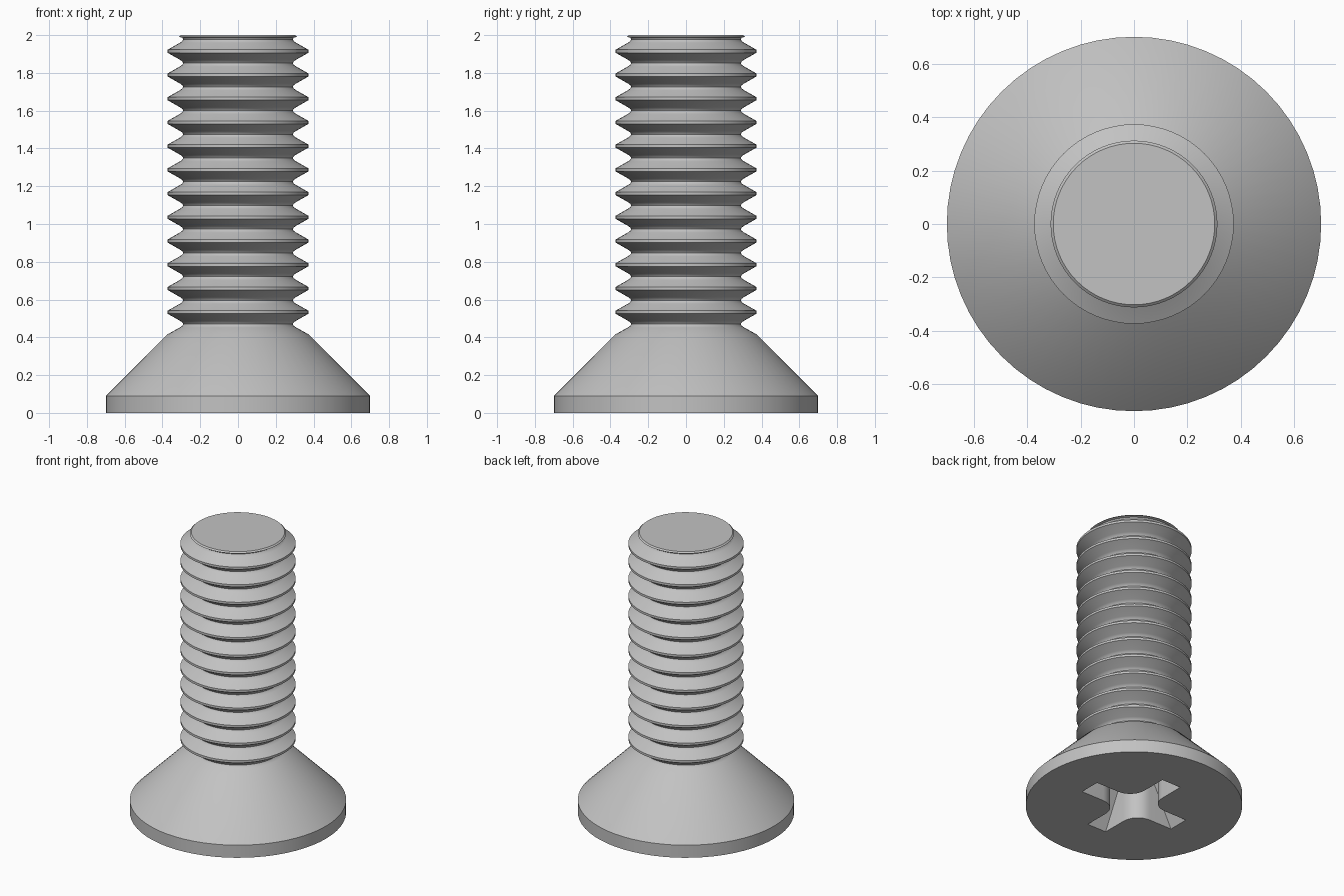
import bpy
import bmesh
from math import cos, sin, pi, radians

SEGMENTS = 64
PITCH = 0.1256
FIRST_CREST = 0.533
THREADS = 12

cube = bpy.data.objects.get("Cube")
if cube:
    bpy.data.objects.remove(cube, do_unlink=True)

steel = bpy.data.materials.new("grey steel")
steel.use_nodes = True
color = (0.54, 0.54, 0.54, 1)
steel.diffuse_color = color
steel.node_tree.nodes["Principled BSDF"].inputs["Base Color"].default_value = color


def loft(name, loops):
    """Skin a stack of closed loops and cap both ends."""
    bm = bmesh.new()
    rings = [[bm.verts.new(p) for p in loop] for loop in loops]
    for low, high in zip(rings, rings[1:]):
        n = len(low)
        for i in range(n):
            j = (i + 1) % n
            bm.faces.new((low[i], low[j], high[j], high[i]))
    bm.faces.new(rings[0][::-1])
    bm.faces.new(rings[-1])
    bmesh.ops.recalc_face_normals(bm, faces=bm.faces)
    mesh = bpy.data.meshes.new(name)
    bm.to_mesh(mesh)
    bm.free()
    mesh.materials.append(steel)
    obj = bpy.data.objects.new(name, mesh)
    bpy.context.collection.objects.link(obj)
    return obj


def circle(r, z):
    return [(r * cos(2 * pi * i / SEGMENTS), r * sin(2 * pi * i / SEGMENTS), z)
            for i in range(SEGMENTS)]


def cross(length, z, half=0.075, fillet=0.12, steps=8):
    """Four-armed outline with rounded inner corners."""
    c = half + fillet
    arc = [radians(-90 - 90 * i / steps) for i in range(steps + 1)]
    quarter = [(length, half)]
    quarter += [(c + fillet * cos(a), c + fillet * sin(a)) for a in arc]
    quarter.append((half, length))
    points = []
    for k in range(4):
        ca, sa = cos(k * pi / 2), sin(k * pi / 2)
        points += [(x * ca - y * sa, x * sa + y * ca, z) for x, y in quarter]
    return points


# Countersunk head, running into the first thread root
profile = [(0.70, 0), (0.70, 0.09), (0.375, 0.415)]

# Ring threads: rounded root, then a flat-topped crest
root = [(0.308, -0.018), (0.295, -0.009), (0.29, 0), (0.295, 0.009), (0.308, 0.018)]
for i in range(THREADS):
    crest = FIRST_CREST + i * PITCH
    profile += [(r, crest - PITCH / 2 + dz) for r, dz in root]
    profile += [(0.373, crest - 0.008), (0.373, crest + 0.008)]

# Last root and chamfered tip
top_root = FIRST_CREST + (THREADS - 0.5) * PITCH
profile += [(r, top_root + dz) for r, dz in root[:4]]
profile += [(0.312, 1.991), (0.302, 2.0)]

screw = loft("countersunk_screw", [circle(r, z) for r, z in profile])

# Tapered cross recess in the head
cutter = loft("recess_cutter", [cross(0.385, -0.02), cross(0.205, 0.34)])
cutter.hide_render = True

cut = screw.modifiers.new("cross recess", "BOOLEAN")
cut.operation = "DIFFERENCE"
cut.solver = "EXACT"
cut.object = cutter

bpy.ops.object.select_all(action="DESELECT")
screw.select_set(True)
bpy.context.view_layer.objects.active = screw
bpy.ops.object.modifier_apply(modifier=cut.name)
bpy.data.objects.remove(cutter, do_unlink=True)
bpy.ops.object.shade_smooth_by_angle(angle=radians(30))
